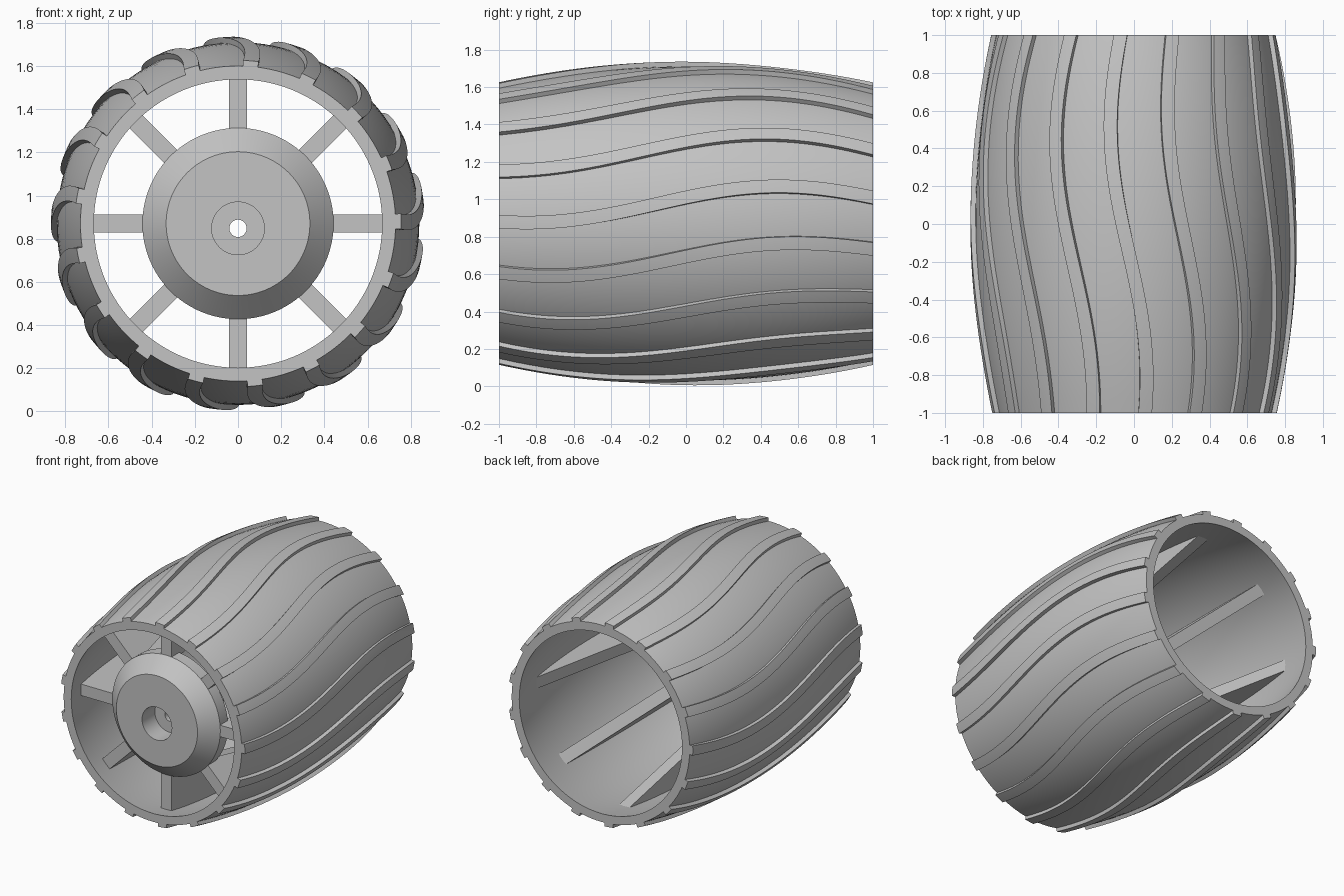
import bpy, bmesh
from math import sin, cos, pi, radians

cube = bpy.data.objects.get("Cube")
if cube:
    bpy.data.objects.remove(cube, do_unlink=True)

AXIS_Z = 0.87      # height of the roller axis
BULGE = 0.11       # how much the barrel narrows towards its ends
RIBS = 17
SPOKES = 8

grey = bpy.data.materials.new("plain_grey")
grey.use_nodes = True
grey.diffuse_color = (0.55, 0.55, 0.55, 1)
grey.node_tree.nodes["Principled BSDF"].inputs["Base Color"].default_value = (0.55, 0.55, 0.55, 1)


def finish(name, bm, smooth=True):
    bmesh.ops.recalc_face_normals(bm, faces=bm.faces)
    mesh = bpy.data.meshes.new(name)
    bm.to_mesh(mesh)
    bm.free()
    mesh.materials.append(grey)
    ob = bpy.data.objects.new(name, mesh)
    bpy.context.collection.objects.link(ob)
    ob.location.z = AXIS_Z
    if smooth:
        bpy.ops.object.select_all(action='DESELECT')
        ob.select_set(True)
        bpy.context.view_layer.objects.active = ob
        bpy.ops.object.shade_smooth_by_angle(angle=radians(30))
    return ob


def polar(r, angle, y):
    return (r * cos(angle), y, r * sin(angle))


def bridge(bm, a, b):
    n = len(a)
    for i in range(n):
        j = (i + 1) % n
        bm.faces.new((a[i], a[j], b[j], b[i]))


def lathe(name, rings, segments):
    """Closed ring of circles around the y axis; each is (y, radius, z shift)."""
    bm = bmesh.new()
    loops = []
    for y, r, dz in rings:
        points = [polar(r, 2 * pi * i / segments, y) for i in range(segments)]
        loops.append([bm.verts.new((p[0], p[1], p[2] + dz)) for p in points])
    for k, loop in enumerate(loops):
        bridge(bm, loop, loops[(k + 1) % len(loops)])
    return finish(name, bm)


def barrel(mid_radius, y):
    return mid_radius - BULGE * y * y


# Hollow barrel shell, bulging inside and outside
steps = [-1 + i / 12 for i in range(25)]
outside = [(y, barrel(0.84, y), 0) for y in steps]
inside = [(y, barrel(0.778, y), 0) for y in reversed(steps)]
lathe("barrel_shell", outside + inside, 128)

# Bevelled hub with a slightly low stepped bore
DROP = -0.022
lathe("hub", [(-0.95, 0.333, 0), (-0.84, 0.443, 0), (-0.75, 0.443, 0),
              (-0.75, 0.04, DROP), (-0.80, 0.04, DROP),
              (-0.80, 0.122, DROP), (-0.95, 0.122, DROP)], 96)


# Wedge spokes, deep at the hub and running out along the inner wall
def spoke(name, angle):
    profile = [(-0.84, 0.395), (-0.84, 0.73), (0, 0.81), (0.8, 0.74), (0.78, 0.732)]
    bm = bmesh.new()
    sides = []
    for t in (-0.0425, 0.0425):
        sides.append([bm.verts.new((r * cos(angle) - t * sin(angle), y,
                                    r * sin(angle) + t * cos(angle)))
                      for y, r in profile])
        bm.faces.new(sides[-1])
    bridge(bm, *sides)
    finish(name, bm, smooth=False)


for k in range(SPOKES):
    spoke(f"spoke_{k + 1}", 2 * pi * k / SPOKES)


# Raised tread ribs following an S-shaped wave along the barrel
def rib(name, start):
    bm = bmesh.new()
    sections = []
    for i in range(49):
        y = -1 + i / 24
        middle = start + radians(6.25 + 6.75 * sin(pi * (y + 0.15) / 1.4))
        top, base = barrel(0.866, y), barrel(0.83, y)
        half = 0.036 / top
        offsets = [half * c for c in (-1, -0.5, 0, 0.5, 1)]
        pts = [polar(top, middle + a, y) for a in offsets]
        pts += [polar(base, middle + a, y) for a in reversed(offsets)]
        sections.append([bm.verts.new(p) for p in pts])
    for a, b in zip(sections, sections[1:]):
        bridge(bm, a, b)
    bm.faces.new(sections[0])
    bm.faces.new(sections[-1])
    finish(name, bm)


for k in range(RIBS):
    rib(f"tread_rib_{k + 1}", radians(0.9) + 2 * pi * k / RIBS)
